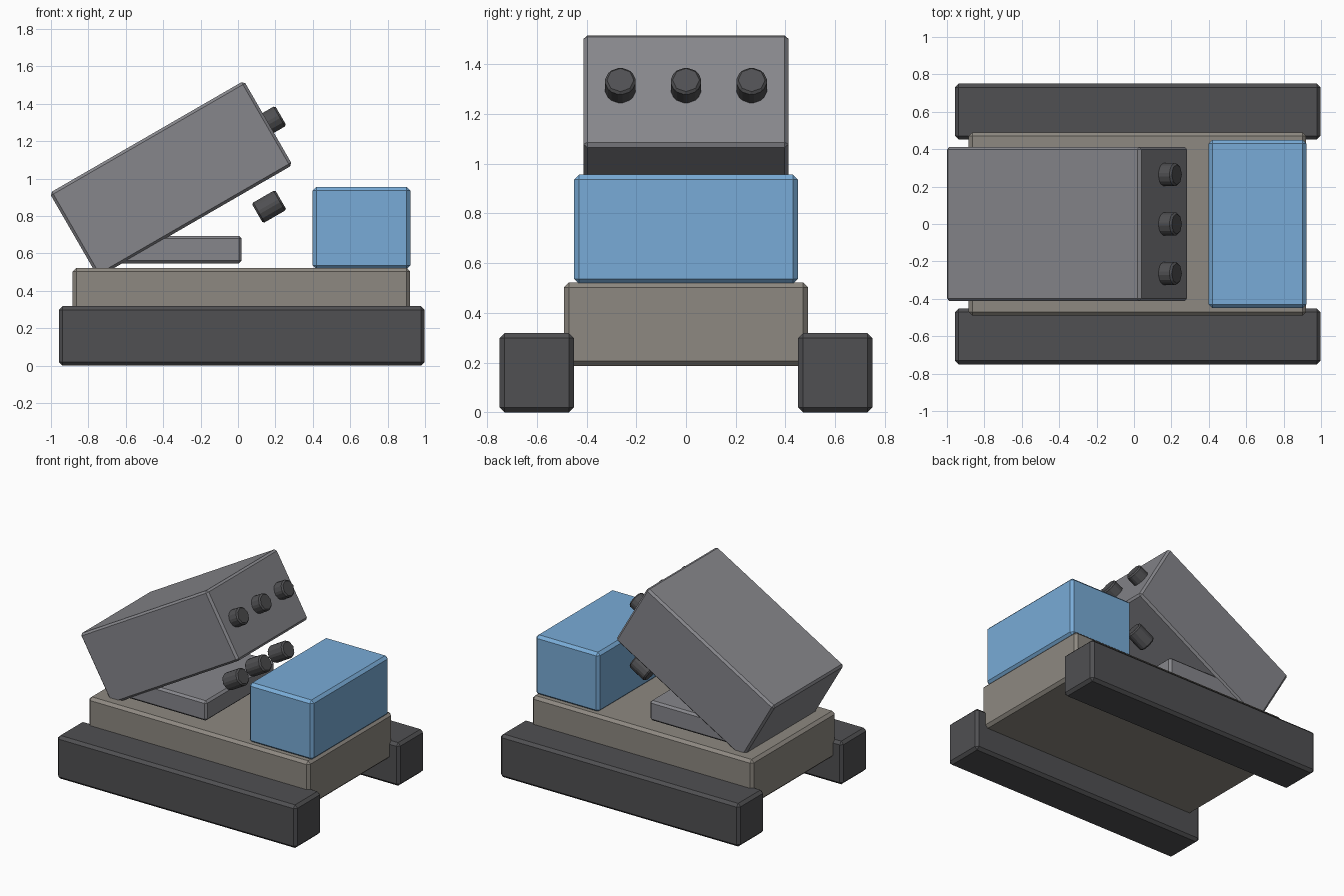
import bpy
from math import radians, cos, sin

if "Cube" in bpy.data.objects:
    bpy.data.objects.remove(bpy.data.objects["Cube"])


def material(name, rgb):
    m = bpy.data.materials.new(name)
    m.diffuse_color = (*rgb, 1)
    m.use_nodes = True
    m.node_tree.nodes["Principled BSDF"].inputs["Base Color"].default_value = m.diffuse_color
    return m


DARK = material("dark_rubber", (0.08, 0.08, 0.085))
HULL = material("hull_tan", (0.27, 0.25, 0.22))
BLUE = material("cab_blue", (0.19, 0.41, 0.68))
STEEL = material("steel", (0.24, 0.24, 0.26))
TILT = radians(30)


def finish(name, mat, bevel):
    o = bpy.context.object
    o.name = name
    o.data.materials.append(mat)
    mod = o.modifiers.new("chamfer", "BEVEL")
    mod.width, mod.segments = bevel, 1
    return o


def box(name, center, size, mat, bevel=0.02, tilt=0):
    bpy.ops.mesh.primitive_cube_add(size=1)
    o = bpy.context.object
    for v in o.data.vertices:
        v.co = [c * s for c, s in zip(v.co, size)]
    o.location = center
    o.rotation_euler.y = -tilt
    return finish(name, mat, bevel)


def tube(name, center):
    bpy.ops.mesh.primitive_cylinder_add(vertices=8, radius=0.065, depth=0.145,
                                        location=center,
                                        rotation=(0, radians(90) - TILT, 0))
    return finish(name, DARK, 0.01)


# Tracks on both sides
for side, y in (("front", -0.601), ("back", 0.601)):
    box(side + "_track", (0.02, y, 0.159), (1.955, 0.3, 0.318), DARK)

# Hull and cab
box("hull", (0.018, 0, 0.355), (1.805, 0.98, 0.336), HULL)
box("cab", (0.66, 0, 0.736), (0.522, 0.9, 0.44), BLUE)

# Launcher mount plate and tilted launcher box
box("mount_plate", (-0.36, 0, 0.621), (0.76, 0.8, 0.147), STEEL, 0.015)
cx, cz = -0.358, 0.998
box("launcher_box", (cx, 0, cz), (1.2, 0.824, 0.52), STEEL, 0.015, TILT)

# Two rows of three tilted tubes
tx, tz = cx + 0.605 * cos(TILT), cz + 0.605 * sin(TILT)
for row, dz in (("upper", 0), ("lower", -0.45)):
    for i, y in enumerate((-0.264, 0, 0.264)):
        tube(f"{row}_tube_{i + 1}", (tx, y, tz + dz))
